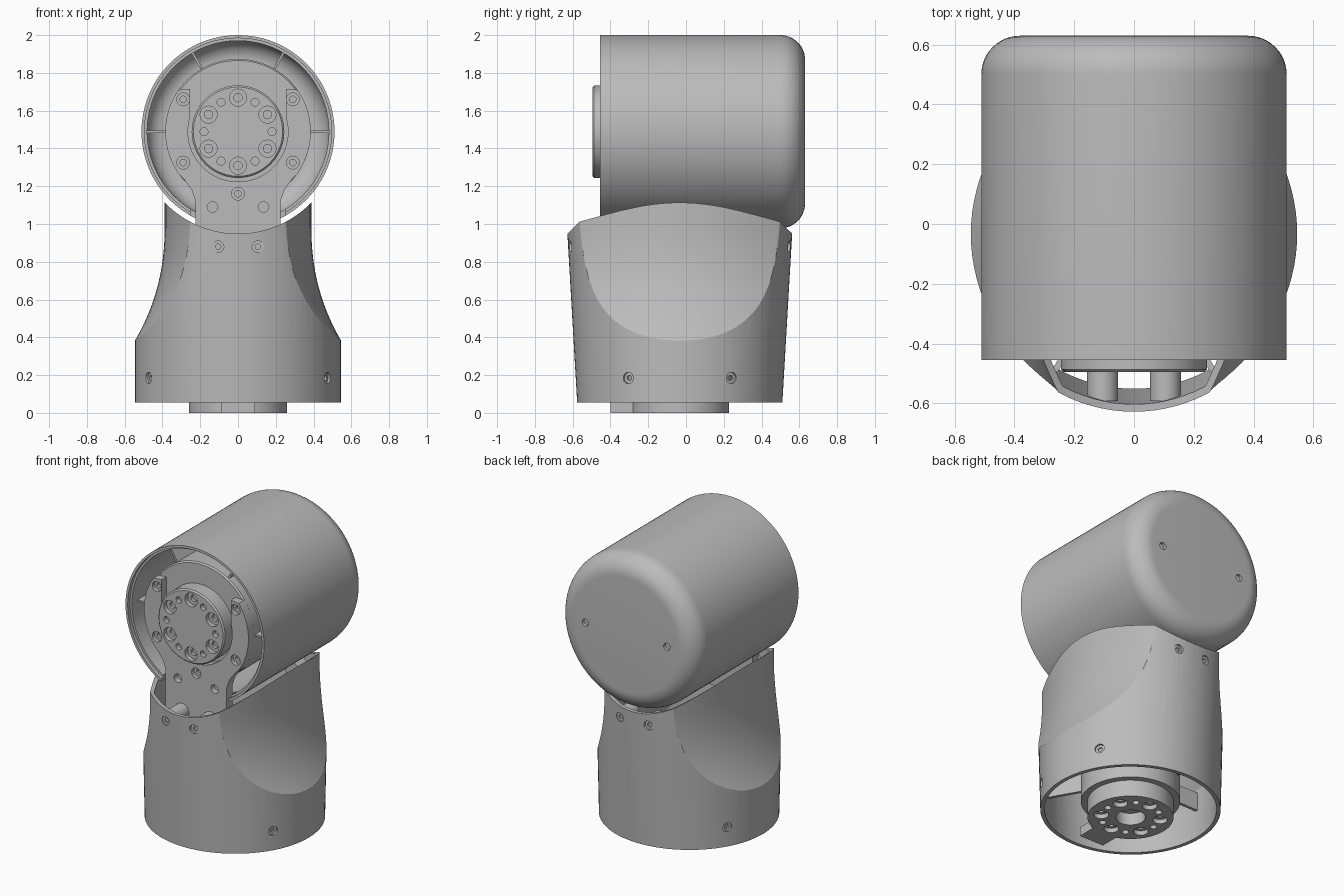
import bpy, bmesh, math
from mathutils import Vector, Matrix

old = bpy.data.objects.get("Cube")
if old:
    bpy.data.objects.remove(old, do_unlink=True)

grey = bpy.data.materials.new("satin grey")
grey.use_nodes = True
tone = (0.5, 0.5, 0.5, 1)
grey.diffuse_color = tone
grey.node_tree.nodes["Principled BSDF"].inputs["Base Color"].default_value = tone

AXIS_Z = 1.489      # height of the horizontal drum axis
MID_Y = -0.033      # centre of the lower body
FRONT = Vector((0, -1, 0))
DOWN = Vector((0, 0, -1))


def make(name, bm):
    bmesh.ops.remove_doubles(bm, verts=bm.verts, dist=1e-5)
    bmesh.ops.recalc_face_normals(bm, faces=bm.faces)
    mesh = bpy.data.meshes.new(name)
    bm.to_mesh(mesh)
    bm.free()
    mesh.materials.append(grey)
    ob = bpy.data.objects.new(name, mesh)
    bpy.context.scene.collection.objects.link(ob)
    return ob


def combine(ob, tool, operation="DIFFERENCE"):
    """Apply a boolean and throw the tool away."""
    mod = ob.modifiers.new("cut", "BOOLEAN")
    mod.solver = "EXACT"
    mod.operation = operation
    mod.object = tool
    bpy.context.view_layer.update()
    deps = bpy.context.evaluated_depsgraph_get()
    mesh = bpy.data.meshes.new_from_object(ob.evaluated_get(deps))
    ob.modifiers.clear()
    ob.data = mesh
    bpy.data.objects.remove(tool, do_unlink=True)
    return ob


def add_rod(bm, a, b, r, seg=24):
    a, b = Vector(a), Vector(b)
    d = b - a
    turn = d.to_track_quat("Z", "Y").to_matrix().to_4x4()
    bmesh.ops.create_cone(bm, cap_ends=True, segments=seg, radius1=r, radius2=r,
                          depth=d.length, matrix=Matrix.Translation((a + b) / 2) @ turn)


def rod(name, a, b, r, seg=96):
    bm = bmesh.new()
    add_rod(bm, a, b, r, seg)
    return make(name, bm)


def add_box(bm, lo, hi, turn=Matrix()):
    lo, hi = Vector(lo), Vector(hi)
    bmesh.ops.create_cube(bm, size=1, matrix=turn @ Matrix.Translation((lo + hi) / 2)
                          @ Matrix.Diagonal((*(hi - lo), 1)))


def box(name, lo, hi):
    bm = bmesh.new()
    add_box(bm, lo, hi)
    return make(name, bm)


def drill(ob, spots, r, depth):
    """Sink round holes; each spot is a surface point and its outward direction."""
    bm = bmesh.new()
    for p, d in spots:
        add_rod(bm, Vector(p) + d * 0.05, Vector(p) - d * depth, r)
    combine(ob, make("drill", bm))


def revolve(name, profile, place):
    """Spin (radius, height) points about z, then move into place."""
    bm = bmesh.new()
    vs = [bm.verts.new((r, 0, h)) for r, h in profile]
    es = [bm.edges.new(pair) for pair in zip(vs, vs[1:])]
    bmesh.ops.spin(bm, geom=vs + es, cent=(0, 0, 0), axis=(0, 0, 1),
                   angle=math.tau, steps=96, use_duplicate=False)
    bmesh.ops.remove_doubles(bm, verts=bm.verts, dist=1e-4)
    bmesh.ops.transform(bm, matrix=place, verts=bm.verts)
    return make(name, bm)


def loft(name, rings):
    bm = bmesh.new()
    rows = [[bm.verts.new(p) for p in ring] for ring in rings]
    n = len(rows[0])
    for low, high in zip(rows, rows[1:]):
        for i in range(n):
            bm.faces.new((low[i], low[(i + 1) % n], high[(i + 1) % n], high[i]))
    bm.faces.new(rows[0])
    bm.faces.new(rows[-1])
    return make(name, bm)


def ring_points(radius, count, start=0):
    return [(radius * math.cos(a), radius * math.sin(a))
            for a in (math.radians(start) + math.tau * i / count for i in range(count))]


# Lower body: flaring oval tube whose sides are scooped by a waisted envelope
def depth_radius(z):
    return 0.54 + 0.058 * z


def half_width(z):
    return 0.388 + 0.159 * (max(0, 1 - z) / 0.62) ** 2.27


def body_solid(name, inset, bottom):
    oval = [[((0.546 - inset) * c, MID_Y + (depth_radius(z) - inset) * s, z)
             for c, s in ring_points(1, 96)] for z in (bottom, 1.25)]
    envelope = []
    for i in range(45):
        z = -0.1 + i * 0.033
        side = [(half_width(z) - inset - y * y / 2.1, y)
                for y in (-0.75 + k * 0.0625 for k in range(25))]
        loop = side + [(-x, y) for x, y in reversed(side)]
        envelope.append([(x, MID_Y + y, z) for x, y in loop])
    return combine(loft(name, oval), loft("envelope", envelope), "INTERSECT")


body = body_solid("lower_body", 0, 0.055)
combine(body, body_solid("body_cavity", 0.025, 0))
combine(body, rod("saddle", (0, -1, AXIS_Z), (0, 1, AXIS_Z), 0.54))

# Body screw holes: two front, two back, four around the foot
spots = []
for x in (-0.105, 0.105):
    for s in (-1, 1):
        spots.append(((x, MID_Y + s * 0.58, 0.88), Vector((0, s, 0))))
for deg in (30, 150, 210, 330):
    d = Vector((math.cos(math.radians(deg)), math.sin(math.radians(deg)), 0))
    spots.append((Vector((0, MID_Y, 0.185)) + d * 0.545, d))
drill(body, spots, 0.03, 0.012)
drill(body, spots, 0.014, 0.06)

# Screw bosses behind the front and back walls
bm = bmesh.new()
for x in (-0.105, 0.105):
    add_rod(bm, (x, -0.592, 0.88), (x, -0.42, 0.88), 0.052, 32)
    add_rod(bm, (x, 0.526, 0.88), (x, 0.42, 0.88), 0.052, 32)
bosses = make("screw_bosses", bm)

# Drum shell: hollow cup with a rounded back and a stepped front lip
to_y = Matrix.Translation((0, 0, AXIS_Z)) @ Matrix.Rotation(-math.pi / 2, 4, "X")


def corner(radius):
    return [(0.381 + radius * math.sin(a), 0.5 + radius * math.cos(a))
            for a in (math.pi / 2 * i / 12 for i in range(13))]


outer = [(0, 0.63)] + corner(0.13)
inner = [(0.495, -0.43), (0.481, -0.43)] + corner(0.1)[::-1] + [(0, 0.6)]
shell = revolve("drum_shell", outer + [(0.511, -0.455), (0.495, -0.455)] + inner, to_y)
combine(shell, box("neck_notch", (-0.25, -0.5, 0.9), (0.25, -0.37, 1.25)))
drill(shell, [((x, 0.63, AXIS_Z), -FRONT) for x in (-0.3, 0.3)], 0.024, 0.02)

# Motor inside the drum, with radial ribs to the shell
motor = revolve("drum_motor", [(0, -0.39), (0.377, -0.39), (0.385, -0.38),
                               (0.385, 0.55), (0, 0.55)], to_y)
bm = bmesh.new()
for deg in (0, 60, 120, 180):
    turn = Matrix.Translation((0, 0, AXIS_Z)) @ Matrix.Rotation(math.radians(-deg), 4, "Y")
    add_box(bm, (0.375, -0.37, -0.006), (0.487, 0.5, 0.006), turn)
ribs = make("drum_ribs", bm)


# Output flanges: disc with a ring of counterbored screws and pin holes
def flange(ob, point, out):
    screws = [(point(u, v), out) for u, v in ring_points(0.18, 6, 30)]
    pins = [(point(u, v), out) for u, v in ring_points(0.18, 6)]
    drill(ob, screws, 0.045, 0.03)
    drill(ob, screws, 0.022, 0.05)
    drill(ob, pins, 0.021, 0.03)
    return ob


drum_flange = revolve("drum_flange", [(0, -0.495), (0.236, -0.495), (0.245, -0.486),
                                      (0.245, -0.38), (0, -0.38)], to_y)
flange(drum_flange, lambda u, v: (u, -0.495, AXIS_Z + v), FRONT)

# Forked bracket: neck rising from the body, two arms around the flange
half = [(0.225, 0.75), (0.225, 1.12), (0.245, 1.18), (0.285, 1.235)]
for deg in range(-36, 36, 4):
    a = math.radians(deg)
    half.append((0.385 * math.cos(a), AXIS_Z + 0.385 * math.sin(a)))
half += [(0.315, 1.71), (0.255, 1.715)]
for deg in range(15, -90, -5):
    a = math.radians(deg)
    half.append((0.265 * math.cos(a), AXIS_Z + 0.265 * math.sin(a)))
outline = half + [(-x, z) for x, z in reversed(half)]
fork = loft("forked_bracket", [[(x, y, z) for x, z in outline] for y in (-0.44, -0.38)])
heads = [((x, -0.44, z), FRONT) for x, z in
         ((-0.29, 1.66), (0.29, 1.66), (-0.29, 1.325), (0.29, 1.325), (0, 1.16))]
drill(fork, heads, 0.034, 0.025)
drill(fork, heads, 0.017, 0.045)
drill(fork, [((x, -0.44, 1.09), FRONT) for x in (-0.135, 0.135)], 0.028, 0.04)

# Base flange with centre bore and front tab
base = rod("base_flange", (0, MID_Y, 0), (0, MID_Y, 0.12), 0.26)
flange(base, lambda u, v: (u, MID_Y + v, 0), DOWN)
drill(base, [((0, MID_Y, 0), DOWN)], 0.09, 0.08)
tab = box("base_tab", (-0.09, -0.4, 0), (0.09, -0.28, 0.06))

# Base motor and the ribs that hold it in the body
base_motor = rod("base_motor", (0, MID_Y, 0.11), (0, MID_Y, 0.55), 0.3)
bm = bmesh.new()
for deg in range(0, 360, 60):
    turn = Matrix.Translation((0, MID_Y, 0)) @ Matrix.Rotation(math.radians(deg), 4, "Z")
    add_box(bm, (0.29, -0.01, 0.24), (0.53, 0.01, 0.36), turn)
base_ribs = make("base_ribs", bm)

# Smooth shading with crisp edges
for ob in (body, bosses, shell, motor, drum_flange, fork, base, base_motor):
    bpy.ops.object.select_all(action="DESELECT")
    ob.select_set(True)
    bpy.context.view_layer.objects.active = ob
    bpy.ops.object.shade_smooth_by_angle(angle=math.radians(22))
